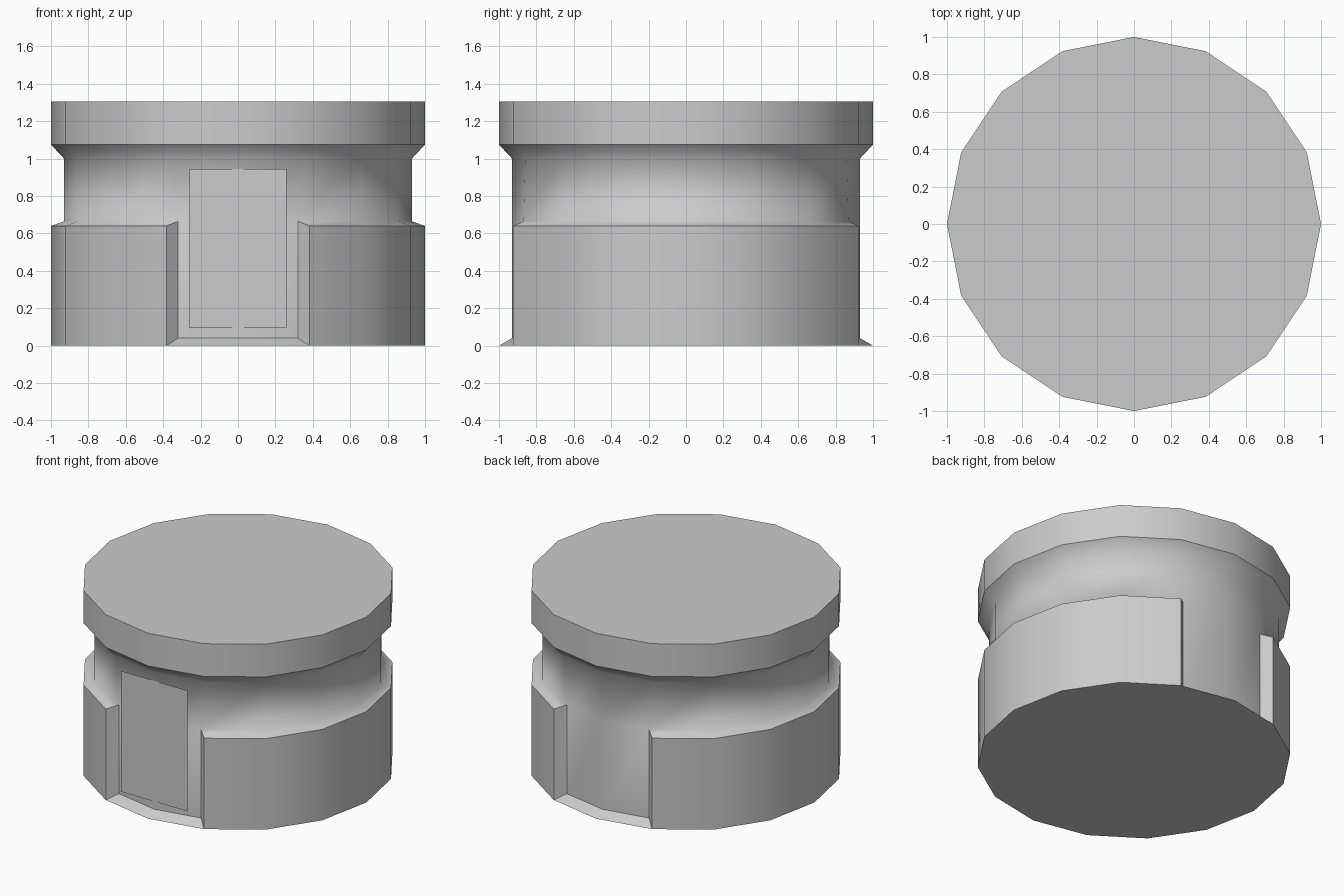
import bpy, bmesh, math

if "Cube" in bpy.data.objects:
    bpy.data.objects.remove(bpy.data.objects["Cube"])

N = 16
GAP = {3, 4, 11, 12}          # open segments, back and front
CORNERS = {3, 5, 11, 13}      # vertical edges beside the openings
NECK = 0.93


def make_object(name, bm):
    mesh = bpy.data.meshes.new(name)
    bm.to_mesh(mesh)
    bm.free()
    obj = bpy.data.objects.new(name, mesh)
    bpy.context.collection.objects.link(obj)
    return obj


# Drum body: rings of vertices joined segment by segment
bm = bmesh.new()


def ring(r, z, inset_corner=False):
    verts = []
    for i in range(N):
        a = 2 * math.pi * i / N
        x, y = r * math.cos(a), r * math.sin(a)
        if inset_corner and i in CORNERS:
            x, y = math.copysign(0.32, x), math.copysign(0.868, y)
        verts.append(bm.verts.new((x, y, z)))
    return verts


base = ring(1, 0)
floor = ring(NECK, 0.04, True)
wall = ring(1, 0.64)
ledge = ring(NECK, 0.665, True)
neck = ring(NECK, 1.0)
rim_low = ring(1, 1.075)
rim_top = ring(1, 1.305)

for i in range(N):
    j = (i + 1) % N
    rows = [base, floor if i in GAP else wall, ledge, neck, rim_low, rim_top]
    for lo, hi in zip(rows, rows[1:]):
        bm.faces.new((lo[i], lo[j], hi[j], hi[i]))

# Side walls of the openings, then the end caps
for i in CORNERS:
    bm.faces.new((base[i], wall[i], ledge[i], floor[i]))
bm.faces.new(base)
bm.faces.new(rim_top)
loose = [v for v in bm.verts if not v.link_faces]
bmesh.ops.delete(bm, geom=loose, context='VERTS')
bmesh.ops.recalc_face_normals(bm, faces=bm.faces[:])

# Smooth shading with sharp rims; the neck blends into its ledges
for f in bm.faces:
    f.smooth = True
for e in bm.edges:
    blended = any(all(abs(v.co.z - z) < 1e-4 for v in e.verts) for z in (0.665, 1.0))
    e.smooth = blended or e.calc_face_angle(0) < math.radians(30)
make_object("drum_body", bm)

# Flat plate in the front opening
bm = bmesh.new()
bm.faces.new([bm.verts.new((x, -0.932, z)) for x, z in
              ((-0.26, 0.095), (0.26, 0.095), (0.26, 0.945), (-0.26, 0.945))])
make_object("front_plate", bm)
